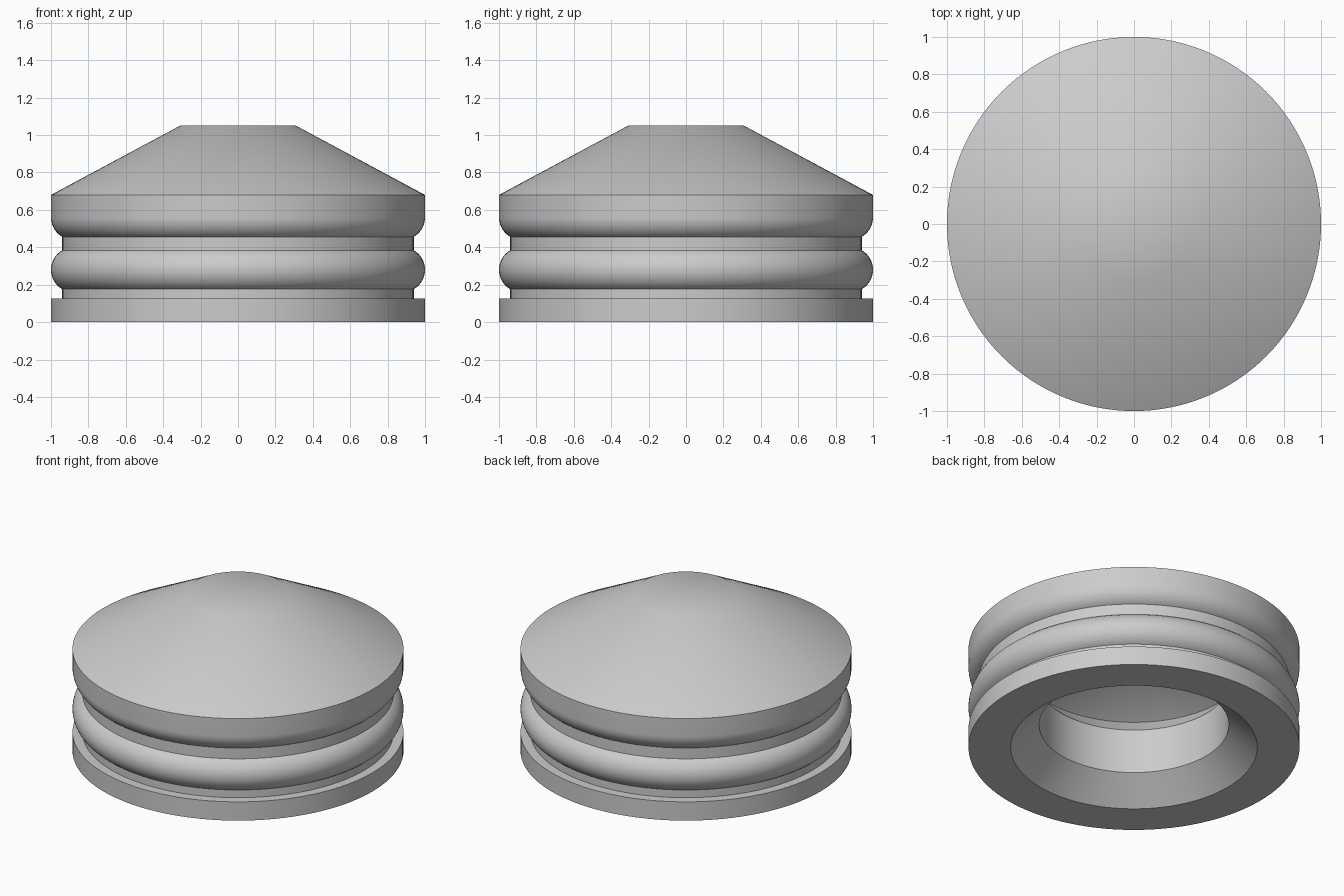
import bpy, bmesh
from math import radians, sin, cos, pi
from mathutils import Vector

cube = bpy.data.objects.get("Cube")
if cube:
    bpy.data.objects.remove(cube, do_unlink=True)

SEGMENTS = 128
RIM, GROOVE, BEAD = 1.0, 0.94, 0.12   # outer radius, groove radius, bead rounding


def make_material(name, color):
    mat = bpy.data.materials.new(name)
    mat.use_nodes = True
    mat.diffuse_color = color
    bsdf = mat.node_tree.nodes["Principled BSDF"]
    bsdf.inputs["Base Color"].default_value = color
    bsdf.inputs["Roughness"].default_value = 0.6
    return mat


def arc(z, start, end, steps):
    """Rounded profile about height z, angles in degrees from horizontal."""
    angles = [radians(start + (end - start) * i / steps) for i in range(steps + 1)]
    return [(RIM - BEAD + BEAD * cos(a), z + BEAD * sin(a)) for a in angles]


def lathe(name, profile, mat):
    bm = bmesh.new()
    verts = [bm.verts.new(Vector((r, 0, z))) for r, z in profile]
    edges = [bm.edges.new(pair) for pair in zip(verts, verts[1:])]
    bmesh.ops.spin(bm, geom=verts + edges, cent=(0, 0, 0), axis=(0, 0, 1),
                   angle=2 * pi, steps=SEGMENTS, use_merge=True)
    bmesh.ops.remove_doubles(bm, verts=bm.verts, dist=1e-5)
    bmesh.ops.recalc_face_normals(bm, faces=bm.faces)
    mesh = bpy.data.meshes.new(name)
    bm.to_mesh(mesh)
    bm.free()
    mesh.materials.append(mat)
    obj = bpy.data.objects.new(name, mesh)
    bpy.context.collection.objects.link(obj)
    bpy.ops.object.select_all(action='DESELECT')
    obj.select_set(True)
    bpy.context.view_layer.objects.active = obj
    bpy.ops.object.shade_smooth_by_angle(angle=radians(30))
    return obj


# Outside: conical top, rounded skirt, groove, bead, groove, base flange
outside = [(0, 1.05), (0.31, 1.05), (RIM, 0.68)]
outside += arc(0.56, 0, -60, 10) + [(GROOVE, 0.385)]
outside += arc(0.28, 60, -60, 20) + [(GROOVE, 0.125), (RIM, 0.125), (RIM, 0)]

# Inside: flared mouth, straight bore, undercut and conical ceiling
inside = [(0.745, 0), (0.573, 0.154), (0.573, 0.45), (0.68, 0.566),
          (0.31, 0.765), (0, 0.765)]

gray = make_material("light gray", (0.6, 0.6, 0.6, 1))
lathe("grooved_cap", outside + inside, gray)
